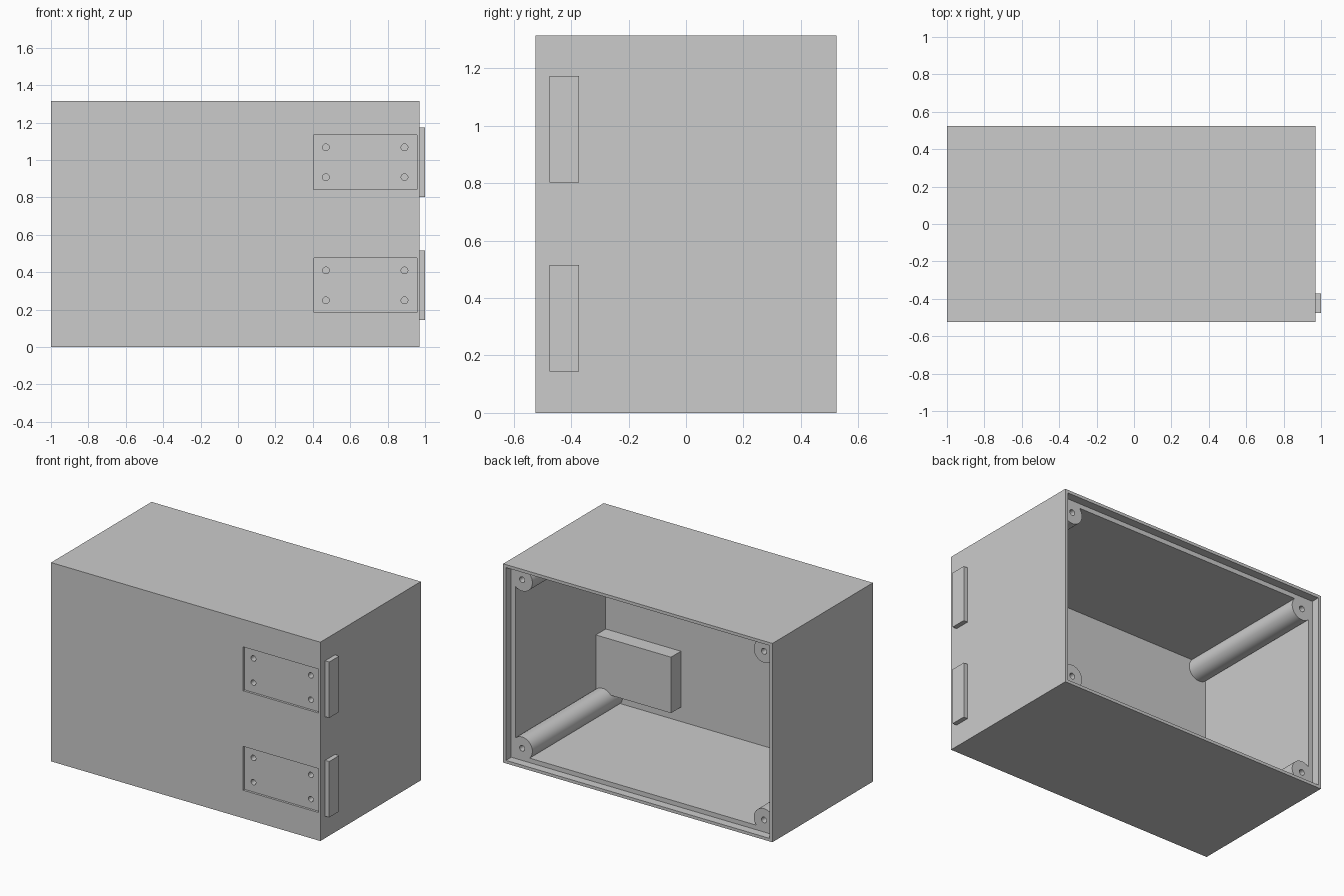
import bpy
import math
from mathutils import Vector

LEFT, RIGHT = -1.0, 0.97
FRONT, BACK = -0.525, 0.525
HEIGHT = 1.315
WALL, LIP, REBATE = 0.05, 0.02, 0.055
INSET = 0.10
PLATE_Z = (0.33, 0.988)

cube = bpy.data.objects.get("Cube")
if cube:
    bpy.data.objects.remove(cube, do_unlink=True)


def box(name, low, high):
    low, high = Vector(low), Vector(high)
    bpy.ops.mesh.primitive_cube_add(size=1, location=(low + high) / 2)
    ob = bpy.context.object
    ob.name = name
    ob.scale = high - low
    bpy.ops.object.transform_apply(location=True, rotation=False, scale=True)
    return ob


def rod(name, x, z, y0, y1, radius, sides=48):
    bpy.ops.mesh.primitive_cylinder_add(
        vertices=sides, radius=radius, depth=y1 - y0,
        location=(x, (y0 + y1) / 2, z), rotation=(math.pi / 2, 0, 0))
    ob = bpy.context.object
    ob.name = name
    return ob


def combine(target, tools, operation):
    for tool in tools:
        tool.hide_render = True
        mod = target.modifiers.new(operation.title(), 'BOOLEAN')
        mod.operation = operation
        mod.solver = 'EXACT'
        mod.object = tool
        bpy.context.view_layer.objects.active = target
        bpy.ops.object.modifier_apply(modifier=mod.name)


def discard(tools):
    for tool in tools:
        bpy.data.objects.remove(tool, do_unlink=True)


# Hollow shell, open at the back
shell = box("box_shell", (LEFT, FRONT, 0), (RIGHT, BACK, HEIGHT))
cavity = box("cavity_cutter", (LEFT + WALL, FRONT + WALL, WALL),
             (RIGHT - WALL, BACK + 0.2, HEIGHT - WALL))
combine(shell, [cavity], 'DIFFERENCE')

# Corner screw posts, trimmed by the rebate for the back panel
corners = [(x, z) for x in (LEFT + INSET, RIGHT - INSET)
           for z in (INSET, HEIGHT - INSET)]
posts = [rod("screw_post", x, z, FRONT + 0.025, BACK - 0.02, 0.075)
         for x, z in corners]
combine(shell, posts, 'UNION')
rebate = box("rebate_cutter", (LEFT + LIP, BACK - REBATE, LIP),
             (RIGHT - LIP, BACK + 0.2, HEIGHT - LIP))
screw_holes = [rod("screw_hole", x, z, BACK - 0.35, BACK + 0.1, 0.019, 24)
               for x, z in corners]
combine(shell, [rebate] + screw_holes, 'DIFFERENCE')

# Plate recesses, pilot holes and the blocks passing through the side wall
recesses, pilots = [], []
for level, z in zip(("lower", "upper"), PLATE_Z):
    recesses.append(box("recess_cutter", (0.405, FRONT - 0.1, z - 0.145),
                        (0.957, FRONT + 0.015, z + 0.145)))
    holes = [rod("pilot_hole", x, z + dz, FRONT - 0.1, FRONT + 0.12, 0.018, 24)
             for x in (0.47, 0.89) for dz in (-0.08, 0.08)]
    block = box(level + "_mounting_block", (0.37, FRONT + WALL, z - 0.185),
                (1.0, FRONT + 0.153, z + 0.185))
    combine(block, holes, 'DIFFERENCE')
    pilots += holes
combine(shell, recesses + pilots, 'DIFFERENCE')
discard([cavity, rebate] + posts + screw_holes + recesses + pilots)

# Smooth the round posts and holes, keep the edges crisp
bpy.ops.object.select_all(action='DESELECT')
shell.select_set(True)
bpy.context.view_layer.objects.active = shell
bpy.ops.object.shade_smooth_by_angle(angle=math.radians(30))
